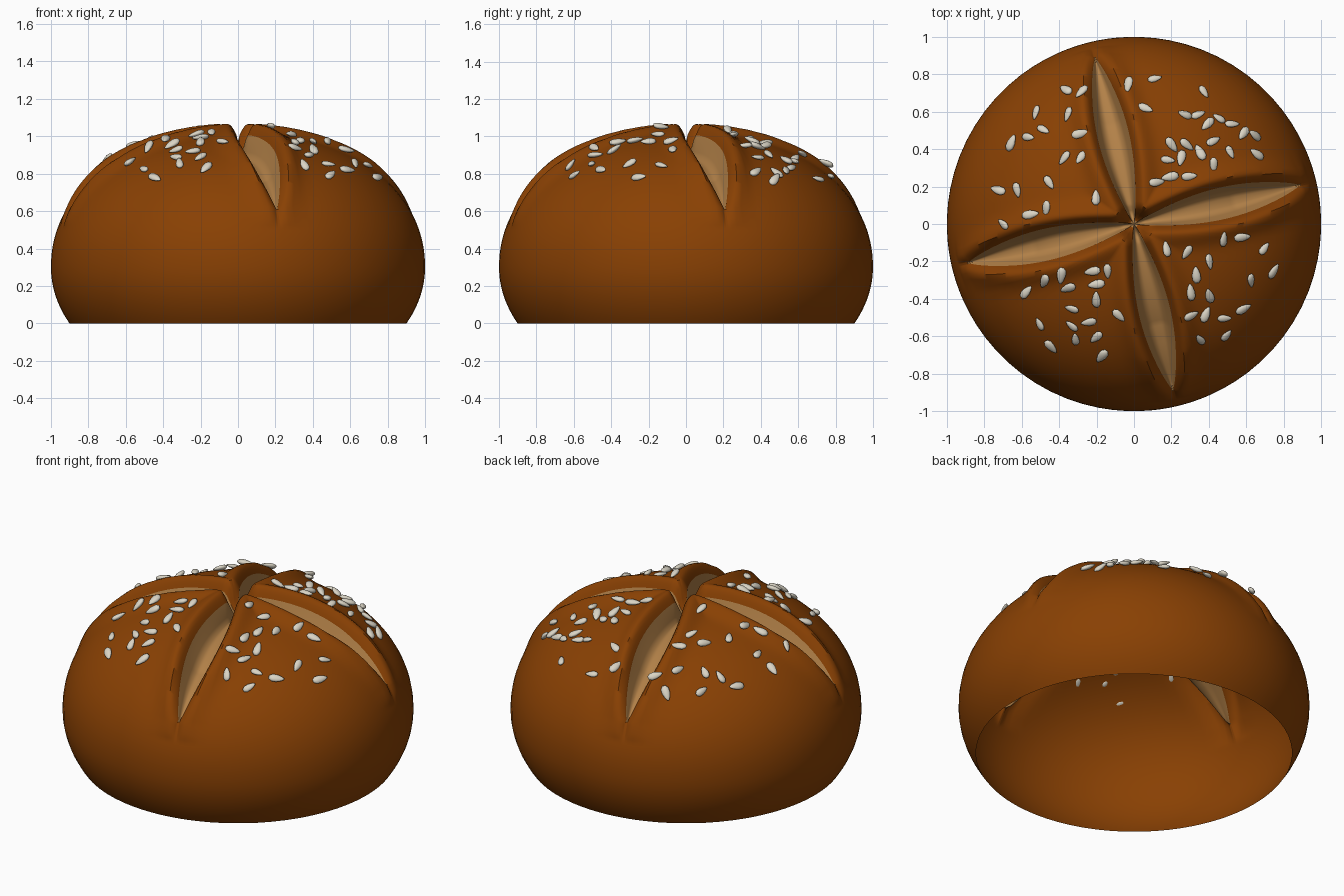
import bpy, bmesh, math, random
from mathutils import Vector, Matrix

cube = bpy.data.objects.get("Cube")
if cube:
    bpy.data.objects.remove(cube, do_unlink=True)

TURN = math.radians(13.2)   # direction of the first score
TIP = 0.915                 # radius where each score ends
BELLY = 0.3                 # height of the widest ring
DOME = 0.73                 # dome height above the belly
POWER = 2.1
DEPTH = 0.13
QUARTER = math.pi / 2


def material(name, rgb):
    m = bpy.data.materials.new(name)
    m.use_nodes = True
    m.diffuse_color = (*rgb, 1)
    m.node_tree.nodes["Principled BSDF"].inputs["Base Color"].default_value = (*rgb, 1)
    return m


crust = material("brown crust", (0.25, 0.052, 0.001))
crumb = material("tan crumb", (0.45, 0.22, 0.065))
seed_white = material("pale seed", (0.7, 0.66, 0.56))


def clamp(v):
    return max(0.0, min(1.0, v))


def smooth(v):
    v = clamp(v)
    return v * v * (3 - 2 * v)


def half_width(r):
    """Half width of the blunt lens-shaped score at radius r."""
    if r >= TIP:
        return 0.0
    return 0.086 * math.sin(math.pi * (r / TIP) ** 1.15) ** 0.75


def half_angle(r):
    return max(math.asin(min(0.9, half_width(r) / r)), 0.006)


def ridge(r, phi):
    """Raised lip beside the score; phi is measured from its axis."""
    gap = max(0.0, r * math.sin(abs(phi)) - half_width(r))
    env = math.sqrt(clamp((0.96 - r) / 0.25))
    crest = 0.042
    if gap < crest:
        lip = -0.02 + 0.06 * math.sin(QUARTER * gap / crest)
    else:
        lip = 0.04 * math.exp(-((gap - crest) / 0.06) ** 2)
    s = smooth((r - 0.02) / 0.09)
    return lip * env * s - DEPTH * (1 - s)


def floor_drop(r, u):
    fade = smooth(r / 0.1) * math.sqrt(clamp((TIP - r) / 0.3))
    return DEPTH * fade * (1 - u ** 4)


def dome(r, theta, lift):
    """Point on the dome moved along its normal, and that normal."""
    q = max(0.0, 1 - r ** POWER) ** (1 / POWER)
    out, up = r ** (POWER - 1), q ** (POWER - 1) / DOME
    n = Vector((out * math.cos(theta), out * math.sin(theta), up)).normalized()
    p = Vector((r * math.cos(theta), r * math.sin(theta), BELLY + DOME * q))
    return p + n * lift, n


# Bun shell: columns follow the score edges so the cuts stay crisp
CUT, LAND, ROWS, LOW = 8, 26, 76, 12


def column(r, c):
    """Angle and relief of column c in ring r."""
    sector, k = divmod(c, CUT + LAND)
    a = half_angle(r)
    if k <= CUT:
        u = 2 * k / CUT - 1
        phi = a * u
        lift = ridge(r, a) - floor_drop(r, u)
    else:
        f = (1 - math.cos(math.pi * (k - CUT) / LAND)) / 2
        phi = a + f * (QUARTER - 2 * a)
        lift = ridge(r, min(phi, QUARTER - phi))
    return TURN + sector * QUARTER + phi, lift


bm = bmesh.new()
count = 4 * (CUT + LAND)
rings, radii = [], []
for i in range(1, ROWS + 1):
    r = math.sin(QUARTER * i / ROWS)
    radii.append(r)
    rings.append([bm.verts.new(dome(r, *column(r, c))[0]) for c in range(count)])
for i in range(1, LOW + 1):
    z = BELLY * (1 - i / LOW)
    r = math.sqrt(1 - ((BELLY - z) / 0.69) ** 2)
    radii.append(1.0)
    ring = []
    for c in range(count):
        t = column(1.0, c)[0]
        ring.append(bm.verts.new((r * math.cos(t), r * math.sin(t), z)))
    rings.append(ring)

centre = bm.verts.new((0, 0, BELLY + DOME - DEPTH))
for c in range(count):
    d = (c + 1) % count
    in_cut = c % (CUT + LAND) < CUT
    face = bm.faces.new((centre, rings[0][c], rings[0][d]))
    face.material_index = 1
    for i in range(len(rings) - 1):
        face = bm.faces.new((rings[i][c], rings[i + 1][c], rings[i + 1][d], rings[i][d]))
        face.material_index = int(in_cut and radii[i + 1] < TIP + 0.005)


def finish(bm, name, materials, angle):
    mesh = bpy.data.meshes.new(name)
    bm.to_mesh(mesh)
    bm.free()
    for m in materials:
        mesh.materials.append(m)
    ob = bpy.data.objects.new(name, mesh)
    bpy.context.collection.objects.link(ob)
    bpy.ops.object.select_all(action='DESELECT')
    ob.select_set(True)
    bpy.context.view_layer.objects.active = ob
    bpy.ops.object.shade_smooth_by_angle(angle=math.radians(angle))


finish(bm, "bun_shell", (crust, crumb), 50)

# Sesame seeds sprinkled on the four lands (plan positions in hundredths)
SPOTS = (
    (11, 77), (37, 70), (-3, 72), (6, 61), (27, 58), (34, 58), (45, 56), (52, 53),
    (39, 53), (58, 48), (64, 47), (20, 42), (28, 42), (42, 44), (35, 38), (51, 38),
    (65, 37), (18, 34), (25, 35), (19, 25), (29, 25), (42, 31), (12, 22),
    (-36, 71), (-27, 68), (-52, 59), (-35, 58), (-48, 50), (-65, 43), (-56, 46),
    (-28, 47), (-37, 35), (-28, 35), (-45, 22), (-72, 18), (-62, 18), (-46, 8),
    (-54, 5), (-68, 0), (-20, 14),
    (-22, -25), (-14, -25), (-38, -27), (-47, -30), (-57, -36), (-35, -34),
    (-20, -32), (-33, -45), (-20, -40), (-8, -48), (-50, -53), (-33, -54),
    (-24, -52), (-31, -61), (-44, -65), (-20, -60), (-17, -70),
    (17, -13), (47, -8), (57, -7), (69, -13), (28, -15), (40, -20), (74, -25),
    (62, -30), (58, -45), (40, -38), (33, -27), (38, -48), (48, -50), (30, -36),
    (30, -48), (49, -59), (35, -61))
random.seed(7)
bm = bmesh.new()
for sx, sy in SPOTS:
    r, theta = math.hypot(sx, sy) / 100, math.atan2(sy, sx)
    phi = (theta - TURN) % QUARTER
    p, n = dome(r, theta, ridge(r, min(phi, QUARTER - phi)) + 0.012)
    tilt = Vector([random.uniform(-0.3, 0.3) for _ in range(3)])
    size = random.uniform(0.9, 1.15)
    spin = (n + tilt).to_track_quat('Z', 'Y').to_matrix().to_4x4()
    spin = spin @ Matrix.Rotation(random.uniform(0, math.tau), 4, 'Z')
    grain = bmesh.ops.create_uvsphere(bm, u_segments=10, v_segments=8, radius=1)
    for v in grain["verts"]:
        x, y, z = v.co
        taper = 1 - 0.35 * x
        local = Vector((0.043 * x, 0.021 * y * taper, 0.013 * z * taper)) * size
        v.co = p + spin @ local
finish(bm, "sesame_seeds", (seed_white,), 60)
